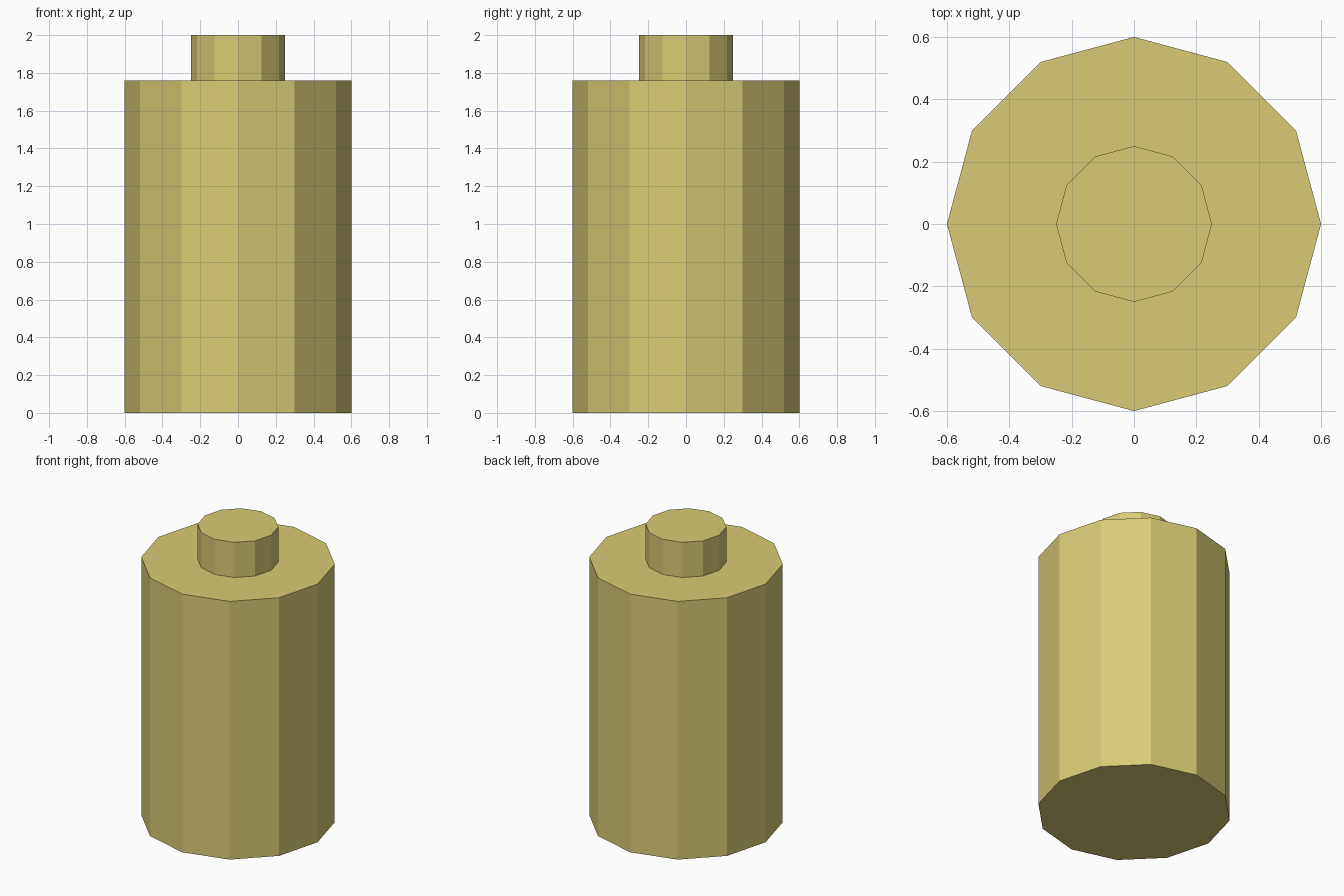
import bpy

if "Cube" in bpy.data.objects:
    bpy.data.objects.remove(bpy.data.objects["Cube"])

# Single flat colour
straw = bpy.data.materials.new("straw_yellow")
straw.diffuse_color = (0.68, 0.60, 0.18, 1.0)
straw.use_nodes = True
straw.node_tree.nodes["Principled BSDF"].inputs["Base Color"].default_value = straw.diffuse_color


def add_drum(name, radius, z0, z1):
    """Upright twelve-sided cylinder between two heights."""
    bpy.ops.mesh.primitive_cylinder_add(
        vertices=12, radius=radius, depth=z1 - z0, location=(0, 0, (z0 + z1) / 2))
    obj = bpy.context.object
    obj.name = name
    obj.data.materials.append(straw)
    return obj


# Main body and the small cap on top
add_drum("body", 0.60, 0.0, 1.76)
add_drum("top_cap", 0.25, 1.76, 2.0)
